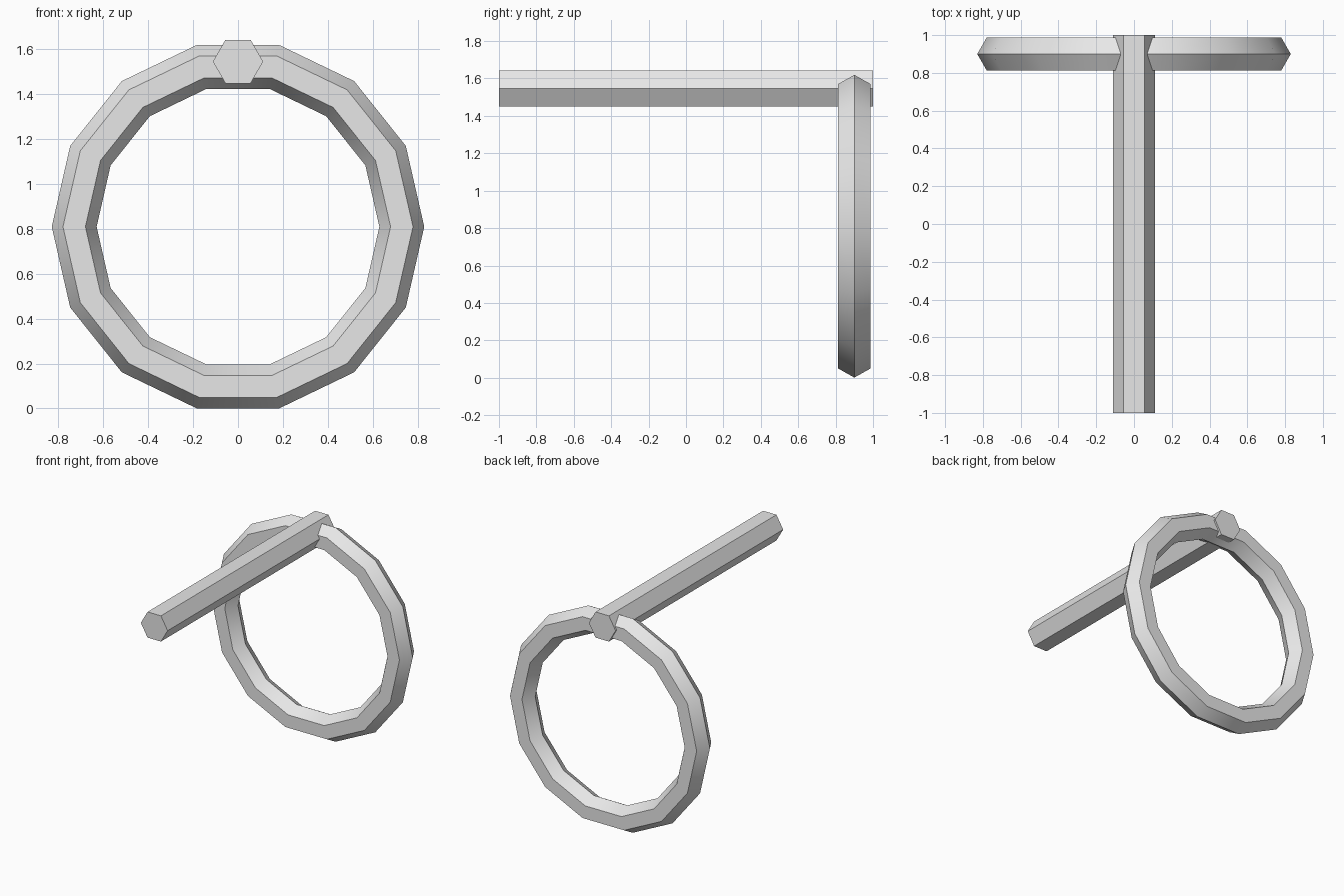
import bpy
import math
from mathutils import Matrix

cube = bpy.data.objects.get("Cube")
if cube:
    bpy.data.objects.remove(cube, do_unlink=True)

# Single plain grey
grey = bpy.data.materials.new("plain grey")
grey.use_nodes = True
colour = (0.8, 0.8, 0.8, 1.0)
grey.diffuse_color = colour
grey.node_tree.nodes["Principled BSDF"].inputs["Base Color"].default_value = colour


def finish(name, turn=0.0):
    """Name the new part, bake its rotation, shade it and colour it."""
    part = bpy.context.object
    part.name = name
    part.data.transform(Matrix.Rotation(math.pi / 2, 4, "X") @ Matrix.Rotation(turn, 4, "Z"))
    part.data.materials.append(grey)
    bpy.ops.object.shade_smooth_by_angle(angle=math.radians(30))
    return part


# Upright ring with a hexagonal section
bpy.ops.mesh.primitive_torus_add(
    major_segments=14, minor_segments=6, major_radius=0.73, minor_radius=0.1,
    location=(0, 0.9, 0.81))
finish("ring")

# Hexagonal rod running forward from the top of the ring
bpy.ops.mesh.primitive_cylinder_add(
    vertices=6, radius=0.112, depth=2.0, location=(0, 0, 1.546))
finish("rod", turn=math.pi / 6)
